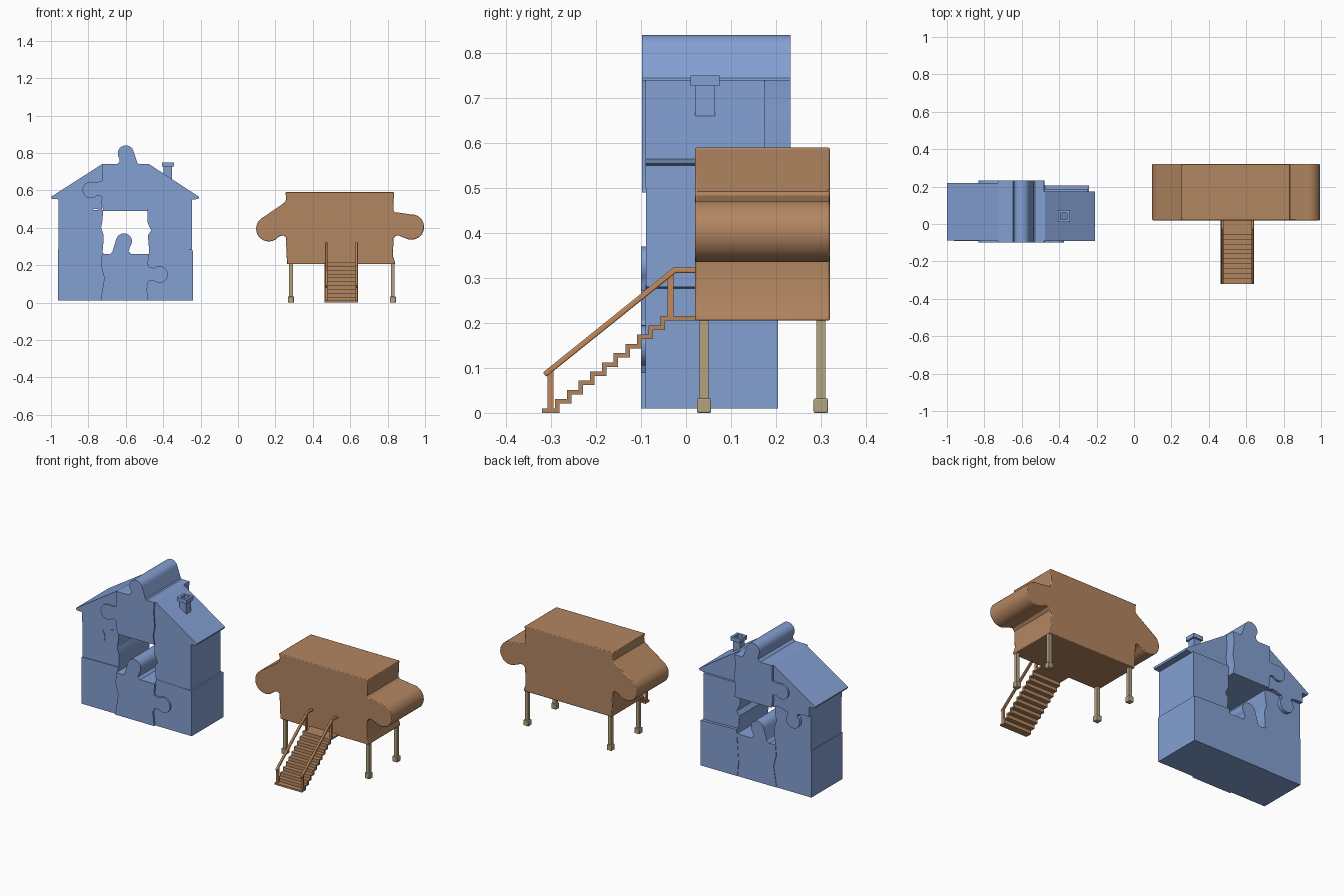
import bpy, bmesh, math

if "Cube" in bpy.data.objects:
    bpy.data.objects.remove(bpy.data.objects["Cube"])


def material(name, rgb):
    m = bpy.data.materials.new(name)
    m.diffuse_color = (*rgb, 1)
    m.use_nodes = True
    m.node_tree.nodes["Principled BSDF"].inputs["Base Color"].default_value = m.diffuse_color
    return m


BLUE = material("blue", (0.23, 0.35, 0.65))
BROWN = material("brown", (0.45, 0.24, 0.12))
RAIL = material("rail_orange", (0.55, 0.25, 0.10))
TAN = material("tan", (0.45, 0.36, 0.21))


def arc(cx, cz, r, a0, a1, n=20):
    """Round knob outline, angles in degrees."""
    return [(cx + r * math.cos(math.radians(a0 + (a1 - a0) * i / n)),
             cz + r * math.sin(math.radians(a0 + (a1 - a0) * i / n))) for i in range(n + 1)]


def prism(name, profile, lo, hi, mat, axis="y", bevel=0.0):
    """Extrude an (x,z) profile along y, or a (y,z) profile along x."""
    bm = bmesh.new()
    place = (lambda p, d: (p[0], d, p[1])) if axis == "y" else (lambda p, d: (d, p[0], p[1]))
    a = [bm.verts.new(place(p, lo)) for p in profile]
    b = [bm.verts.new(place(p, hi)) for p in profile]
    bm.faces.new(a)
    bm.faces.new(b[::-1])
    n = len(a)
    for i in range(n):
        j = (i + 1) % n
        bm.faces.new((a[i], b[i], b[j], a[j]))
    bmesh.ops.recalc_face_normals(bm, faces=bm.faces[:])
    me = bpy.data.meshes.new(name)
    bm.to_mesh(me)
    bm.free()
    me.materials.append(mat)
    ob = bpy.data.objects.new(name, me)
    bpy.context.collection.objects.link(ob)
    if bevel:
        mod = ob.modifiers.new("soft_edges", "BEVEL")
        mod.width, mod.segments, mod.limit_method = bevel, 2, "ANGLE"
        mod.angle_limit = math.radians(50)
    bpy.ops.object.select_all(action="DESELECT")
    ob.select_set(True)
    bpy.context.view_layer.objects.active = ob
    bpy.ops.object.shade_smooth_by_angle(angle=math.radians(30))
    return ob


def box(name, x0, x1, y0, y1, z0, z1, mat, bevel=0.0):
    return prism(name, [(x0, z0), (x1, z0), (x1, z1), (x0, z1)], y0, y1, mat, bevel=bevel)


# Blue house: ridge piece with a knob on top and one to the left
prism("ridge_piece", [(-.727, .74), (-.648, .74), (-.634, .752), (-.633, .768)]
      + arc(-.6, .797, .043, 210, 15)
      + [(-.537, .745), (-.53, .74), (-.48, .74), (-.485, .68), (-.478, .6), (-.488, .54), (-.48, .49),
         (-.72, .49), (-.73, .53), (-.728, .565), (-.742, .572)]
      + arc(-.787, .602, .044, -45, -270) + [(-.75, .645), (-.727, .65)],
      -.098, .232, BLUE)

# Sloping roof pieces
prism("roof_left", [(-.727, .74), (-1, .565), (-.995, .554), (-.96, .552), (-.96, .495), (-.91, .495), (-.885, .488)]
      + arc(-.854, .443, .044, 130, 405)
      + [(-.815, .487), (-.76, .502), (-.727, .49)], -.089, .22, BLUE)
prism("roof_right", [(-.482, .74), (-.475, .74), (-.208, .565), (-.212, .554), (-.245, .55), (-.245, .5),
                     (-.483, .5), (-.488, .54), (-.478, .6), (-.485, .68)], -.09, .175, BLUE)

# Wall pieces on both sides of the window
prism("wall_left", [(-.96, .5), (-.72, .495), (-.726, .43), (-.732, .4), (-.718, .36), (-.722, .285), (-.96, .285)],
      -.085, .2, BLUE)
prism("wall_right", [(-.245, .552), (-.485, .552), (-.485, .43), (-.464, .385), (-.482, .36), (-.475, .275),
                     (-.245, .28)], -.089, .188, BLUE)

# Ground floor pieces
prism("base_left", [(-.962, .01), (-.735, .01), (-.715, .13), (-.733, .2), (-.722, .29), (-.962, .286)],
      -.09, .2, BLUE)
prism("base_right", [(-.48, .01), (-.24, .01), (-.24, .277), (-.475, .285), (-.48, .2), (-.488, .1)],
      -.09, .205, BLUE)
prism("base_middle", [(-.735, .01), (-.48, .01), (-.489, .09), (-.475, .115)]
      + arc(-.42, .15, .045, -130, 130)
      + [(-.475, .19), (-.482, .205), (-.475, .26), (-.57, .26), (-.585, .272), (-.58, .29)]
      + arc(-.61, .327, .043, -40, 165)
      + [(-.672, .27), (-.685, .258), (-.727, .262), (-.733, .2), (-.715, .13)], -.1, .203, BLUE)


# Chimney, hollow at the top
def square_tube(name, cx, cy, outer, inner, z0, z1, mat):
    for sx in (-1, 1):
        x = sorted((cx + sx * inner, cx + sx * outer))
        box(name + "_side", x[0], x[1], cy - outer, cy + outer, z0, z1, mat)
        y = sorted((cy + sx * inner, cy + sx * outer))
        box(name + "_end", cx - inner, cx + inner, y[0], y[1], z0, z1, mat)


square_tube("chimney_shaft", -.375, .042, .022, .017, .64, .727, BLUE)
square_tube("chimney_cap", -.375, .042, .032, .018, .727, .75, BLUE)

# Brown stilt cabin with one knob at each side
prism("cabin", [(.262, .205), (.84, .205), (.838, .22), (.828, .25), (.832, .345), (.845, .359), (.865, .357), (.88, .349)]
      + arc(.927, .404, .068, -122, 95)
      + [(.88, .478), (.84, .483), (.83, .492), (.832, .55), (.835, .59),
         (.252, .59), (.258, .565), (.254, .54), (.243, .53)]
      + arc(.165, .395, .068, 128, 318)
      + [(.228, .356), (.242, .36), (.256, .35), (.258, .3)], .02, .32, BROWN, bevel=.004)

# Stilts with square feet
for x in (.283, .828):
    for y in (.04, .3):
        box("stilt", x - .01, x + .01, y - .01, y + .01, .02, .21, TAN)
        box("stilt_foot", x - .016, x + .016, y - .016, y + .016, 0, .032, TAN, bevel=.003)

# Folded staircase
step_top, step_under = [(-.32, .01)], [(-.32, 0)]
for i in range(1, 11):
    y, z = -.317 + .026 * i, .01 + .0205 * i
    step_top += [(y, z - .0205), (y, z)]
    step_under += [(y + .01, z - .0305), (y + .01, z - .01)]
step_top.append((.025, .215))
step_under.append((.025, .205))
prism("stairs", step_top + step_under[::-1], .462, .642, BROWN, axis="x")

# Handrails and posts
rail = [(-.318, .09), (-.028, .323), (.022, .323), (.022, .311), (-.023, .311), (-.311, .08)]
for x in (.472, .634):
    prism("handrail", rail, x - .007, x + .007, RAIL, axis="x", bevel=.003)
    box("lower_post", x - .006, x + .006, -.308, -.295, .005, .098, RAIL)
    box("upper_post", x - .006, x + .006, -.041, -.028, .205, .312, RAIL)
